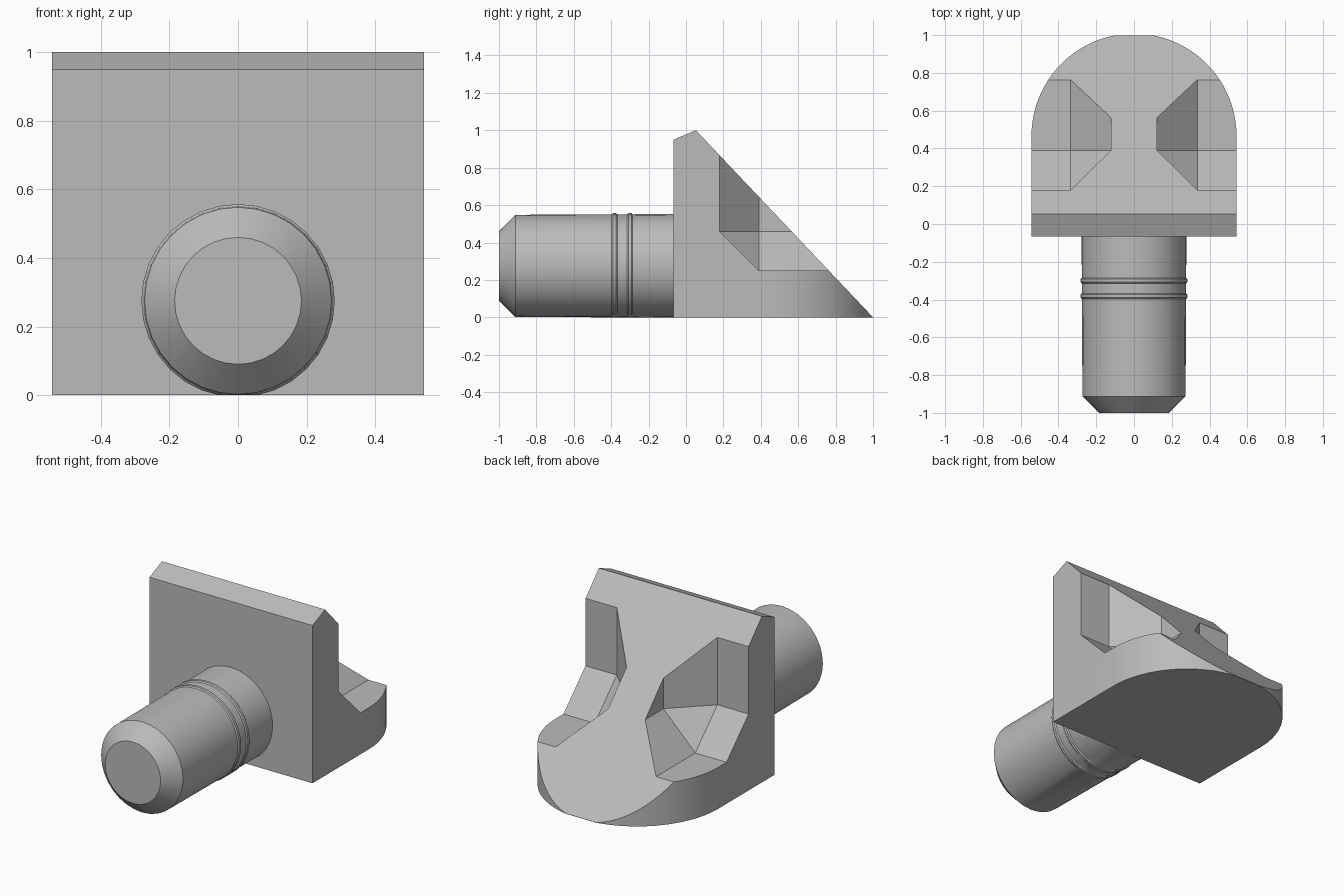
import bpy, bmesh, math
from mathutils import Vector

if "Cube" in bpy.data.objects:
    bpy.data.objects.remove(bpy.data.objects["Cube"])

grey = bpy.data.materials.new("plain grey")
grey.diffuse_color = (0.5, 0.5, 0.5, 1)
grey.use_nodes = True
grey.node_tree.nodes["Principled BSDF"].inputs["Base Color"].default_value = grey.diffuse_color


def add_object(name, bm):
    bmesh.ops.recalc_face_normals(bm, faces=bm.faces)
    mesh = bpy.data.meshes.new(name)
    bm.to_mesh(mesh)
    bm.free()
    mesh.materials.append(grey)
    ob = bpy.data.objects.new(name, mesh)
    bpy.context.collection.objects.link(ob)
    return ob


def prism(name, points, direction):
    bm = bmesh.new()
    face = bm.faces.new([bm.verts.new(p) for p in points])
    top = bmesh.ops.extrude_face_region(bm, geom=[face])["geom"]
    bmesh.ops.translate(bm, vec=direction,
                        verts=[v for v in top if isinstance(v, bmesh.types.BMVert)])
    return add_object(name, bm)


def boolean(ob, other, operation):
    mod = ob.modifiers.new(operation.lower(), 'BOOLEAN')
    mod.operation, mod.object, mod.solver = operation, other, 'EXACT'
    other.hide_render = True
    other.hide_set(True)


def smooth(ob, angle):
    # bake modifiers, then smooth only the curved surfaces
    bpy.ops.object.select_all(action='DESELECT')
    bpy.context.view_layer.objects.active = ob
    ob.select_set(True)
    for mod in list(ob.modifiers):
        bpy.ops.object.modifier_apply(modifier=mod.name)
    bpy.ops.object.shade_smooth_by_angle(angle=math.radians(angle))


# Support body: rounded floor outline, cut to the sloping side profile
W, FRONT, CY, N = 0.543, -0.067, 0.465, 32
a0 = math.acos(0.1 / W)
arc = [(W * math.cos(a0 * i / N), CY + W * math.sin(a0 * i / N)) for i in range(N + 1)]
outline = [(W, FRONT)] + arc + [(-x, y) for x, y in reversed(arc)] + [(-W, FRONT)]
body = prism("support_body", [(x, y, 0) for x, y in outline], (0, 0, 1.2))
profile = [(FRONT, 0), (FRONT, 0.95), (0.053, 1), (1, 0)]
wedge = prism("wedge_cutter", [(-0.8, y, z) for y, z in profile], (1.6, 0, 0))
boolean(body, wedge, 'INTERSECT')

# Two side pockets with bevelled corners
cutters = [wedge]
for s in (-1, 1):
    pts = [(.123, .39, .46), (.123, .39, 1.3), (.123, 1.3, .46), (.123, 1.3, 1.3),
           (.335, .18, .46), (.335, .18, 1.3), (.8, .18, .46), (.8, .18, 1.3),
           (.335, .39, .25), (.8, .39, .25), (.335, 1.3, .25), (.8, 1.3, .25), (.8, 1.3, 1.3)]
    bm = bmesh.new()
    for x, y, z in pts:
        bm.verts.new((s * x, y, z))
    bmesh.ops.convex_hull(bm, input=bm.verts)
    bmesh.ops.dissolve_limit(bm, angle_limit=0.01, verts=bm.verts, edges=bm.edges)
    pocket = add_object("pocket_cutter", bm)
    boolean(body, pocket, 'DIFFERENCE')
    cutters.append(pocket)
smooth(body, 15)
for c in cutters:
    bpy.data.objects.remove(c)

# Round peg: tapered, chamfered tip, two raised rings, flattened underneath
SIDES, CZ = 32, 0.275
rings = [(-1, 0.185), (-0.912, 0.273)]
for y in (-0.382, -0.3):
    rings += [(y - 0.015, 0.276), (y - 0.008, 0.282), (y + 0.008, 0.282), (y + 0.015, 0.276)]
rings.append((FRONT + 0.001, 0.278))
bm = bmesh.new()
loops = []
for y, r in rings:
    loops.append([bm.verts.new((r * math.cos(t), y, max(0, CZ + r * math.sin(t))))
                  for t in (2 * math.pi * i / SIDES for i in range(SIDES))])
for lo, hi in zip(loops, loops[1:]):
    for i in range(SIDES):
        j = (i + 1) % SIDES
        bm.faces.new((lo[i], lo[j], hi[j], hi[i]))
bm.faces.new(loops[0])
bm.faces.new(loops[-1])
smooth(add_object("peg", bm), 30)
